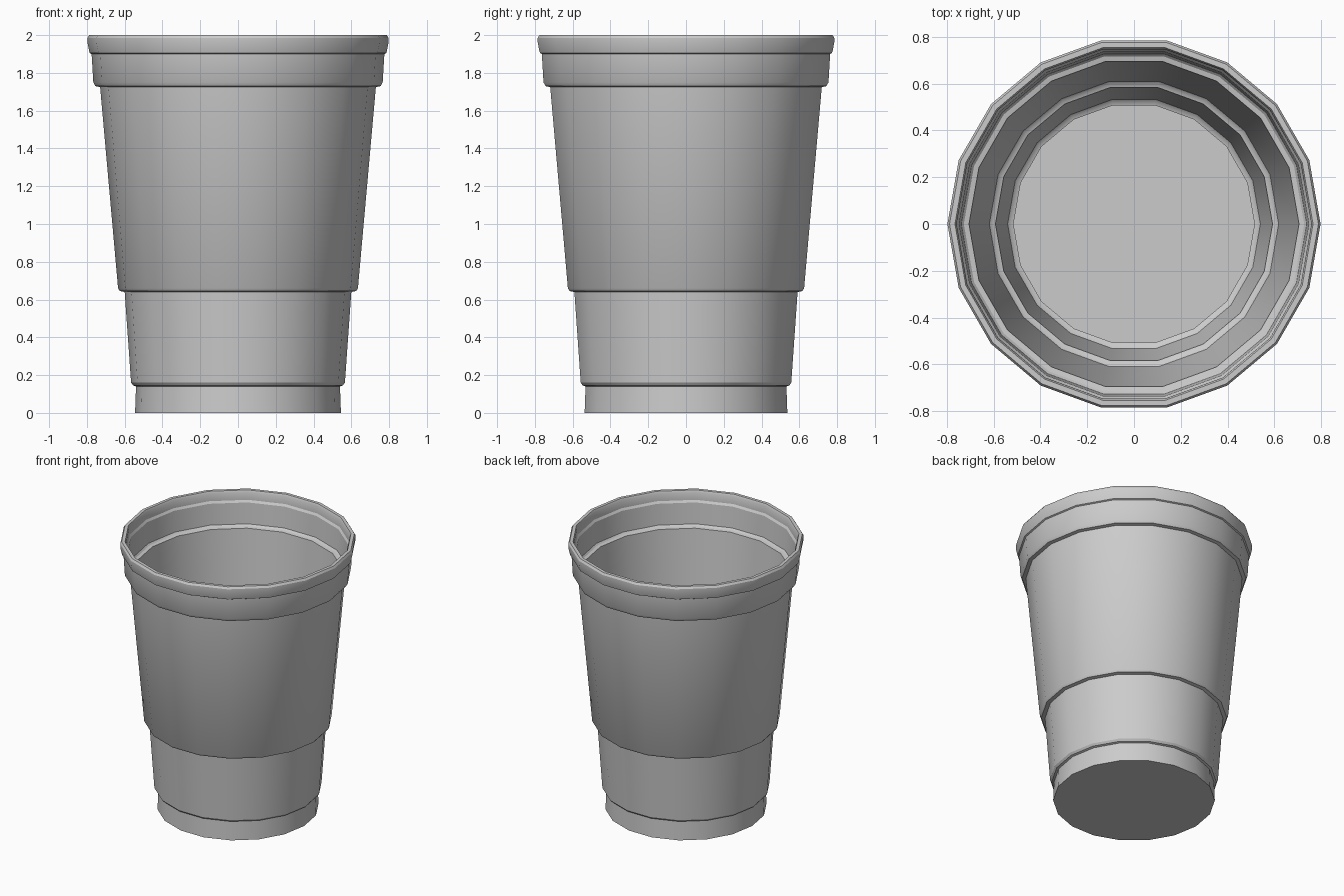
import bpy, bmesh
from math import cos, sin, tau, radians

if "Cube" in bpy.data.objects:
    bpy.data.objects.remove(bpy.data.objects["Cube"])

SIDES = 18

# Closed wall profile (radius, height): outside going up, then inside going down
OUTER = [(0.545, 0.0), (0.54, 0.14), (0.555, 0.145), (0.566, 0.16),
         (0.60, 0.64), (0.625, 0.645), (0.635, 0.66),
         (0.73, 1.725), (0.755, 1.73), (0.766, 1.75),
         (0.775, 1.90), (0.785, 1.905), (0.789, 1.92), (0.797, 1.96),
         (0.797, 1.985), (0.788, 2.0)]
INNER = [(0.765, 2.0), (0.758, 1.985), (0.757, 1.93), (0.747, 1.915),
         (0.738, 1.76), (0.727, 1.748), (0.705, 1.743),
         (0.618, 0.673), (0.608, 0.663), (0.592, 0.658),
         (0.54, 0.172), (0.53, 0.162), (0.515, 0.157), (0.515, 0.025)]


def lathe(name, profile):
    """Revolve a profile around z and cap both ends."""
    bm = bmesh.new()
    rings = [[bm.verts.new((r * cos(tau * i / SIDES), r * sin(tau * i / SIDES), z))
              for i in range(SIDES)] for r, z in profile]
    for a, b in zip(rings, rings[1:]):
        for i in range(SIDES):
            j = (i + 1) % SIDES
            bm.faces.new((a[i], a[j], b[j], b[i]))
    bm.faces.new(rings[0][::-1])   # underside
    bm.faces.new(rings[-1])        # inside floor
    bmesh.ops.recalc_face_normals(bm, faces=bm.faces)
    mesh = bpy.data.meshes.new(name)
    bm.to_mesh(mesh)
    bm.free()
    obj = bpy.data.objects.new(name, mesh)
    bpy.context.collection.objects.link(obj)
    return obj


# Stepped drinking cup with a rolled rim
cup = lathe("cup", OUTER + INNER)
bpy.context.view_layer.objects.active = cup
cup.select_set(True)
bpy.ops.object.shade_smooth_by_angle(angle=radians(30))
